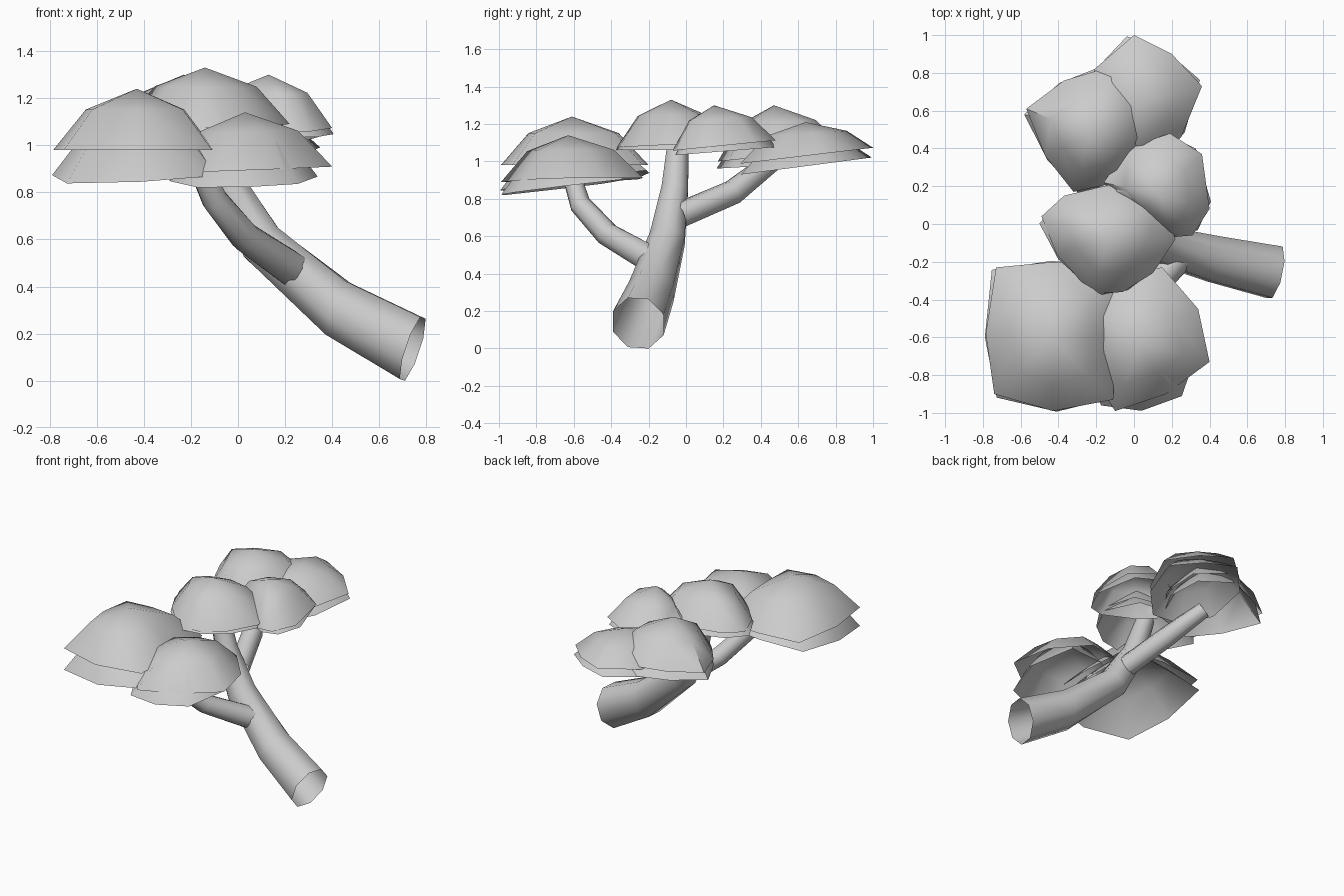
import bpy
import bmesh
import math
from mathutils import Vector, Matrix

default_cube = bpy.data.objects.get("Cube")
if default_cube:
    bpy.data.objects.remove(default_cube, do_unlink=True)

# One plain grey for the whole tree
grey = bpy.data.materials.new("plain_grey")
grey.use_nodes = True
grey.diffuse_color = (0.6, 0.6, 0.6, 1)
grey.node_tree.nodes["Principled BSDF"].inputs["Base Color"].default_value = (0.6, 0.6, 0.6, 1)


def finish(name, bm, angle):
    """Turn a bmesh into a smooth-shaded object."""
    bmesh.ops.recalc_face_normals(bm, faces=bm.faces)
    mesh = bpy.data.meshes.new(name)
    bm.to_mesh(mesh)
    bm.free()
    mesh.materials.append(grey)
    obj = bpy.data.objects.new(name, mesh)
    bpy.context.collection.objects.link(obj)
    bpy.ops.object.select_all(action="DESELECT")
    bpy.context.view_layer.objects.active = obj
    obj.select_set(True)
    bpy.ops.object.shade_smooth_by_angle(angle=math.radians(angle))


def bridge(bm, lower, upper):
    """Join two rings of equal length with quads."""
    count = len(lower)
    for i in range(count):
        j = (i + 1) % count
        bm.faces.new((lower[i], lower[j], upper[j], upper[i]))


def limb(name, path, radii, aims=(), sides=8):
    """Open tapered tube along a bent path; aims set the facing of the first rings."""
    bm = bmesh.new()
    points = [Vector(p) for p in path]
    previous = None
    for i, (point, radius) in enumerate(zip(points, radii)):
        before = points[max(i - 1, 0)]
        after = points[min(i + 1, len(points) - 1)]
        direction = Vector(aims[i]) if i < len(aims) else after - before
        direction.normalize()
        side = direction.cross(Vector((0, 1, 0))).normalized()
        other = direction.cross(side)
        ring = []
        for k in range(sides):
            turn = math.tau * (k + 0.5) / sides
            offset = side * math.cos(turn) + other * math.sin(turn)
            ring.append(bm.verts.new(point + offset * radius))
        if previous:
            bridge(bm, previous, ring)
        previous = ring
    finish(name, bm, 50)


# Radius and height fractions of the canopy dome, from rim towards crown
DOME = ((1, 0), (0.61, 0.66))


def shell(name, outline, crown, rim, tilt, spin=0, size=1):
    """Open faceted dome over an irregular outline, with a tilted rim."""
    bm = bmesh.new()
    centre = Vector(crown[:2])
    turn = Matrix.Rotation(math.radians(spin), 2)
    arms = [turn @ (Vector(p) - centre) * size for p in outline]
    previous = None
    for reach, lift in DOME:
        ring = []
        for arm in arms:
            spot = centre + arm * reach
            edge = rim + arm.x * tilt[0] + arm.y * tilt[1]
            height = edge + (crown[2] - edge) * lift
            ring.append(bm.verts.new((spot.x, spot.y, height)))
        if previous:
            bridge(bm, previous, ring)
        previous = ring
    top = bm.verts.new(crown)
    for i, vert in enumerate(previous):
        bm.faces.new((vert, previous[(i + 1) % len(previous)], top))
    finish(name, bm, 60)


def clump(name, outline, crown, rim, drop, spin, tilt=(0, 0), low_tilt=(0, 0), low_size=1):
    """Two nested shells, the lower one turned and dropped a little."""
    shell(name + "_upper", outline, crown, rim, tilt)
    low_crown = (crown[0], crown[1], crown[2] - drop)
    shell(name + "_lower", outline, low_crown, rim - drop, low_tilt, spin, low_size)


# Leaning trunk and its two side branches
limb("trunk",
     [(0.742, -0.255, 0.135), (0.425, -0.185, 0.305), (0.1, -0.1, 0.585),
      (-0.05, -0.06, 0.85), (-0.13, -0.04, 1.12)],
     [0.15, 0.131, 0.102, 0.077, 0.06],
     aims=[(-0.27, 0.06, 0.09), (-0.24, 0.06, 0.09)])
limb("front_branch",
     [(0.235, -0.18, 0.47), (0.03, -0.42, 0.61), (-0.1, -0.565, 0.77), (-0.18, -0.62, 0.95)],
     [0.078, 0.066, 0.058, 0.05])
limb("back_branch",
     [(0.03, -0.03, 0.715), (-0.06, 0.25, 0.835), (-0.2, 0.46, 1.0)],
     [0.07, 0.068, 0.055])

# Front canopy clumps
clump("front_right_canopy",
      [(-0.73, -0.23), (-0.42, -0.2), (-0.12, -0.23), (-0.1, -0.58),
       (-0.11, -0.93), (-0.43, -0.99), (-0.74, -0.9), (-0.785, -0.58)],
      (-0.43, -0.61, 1.24), 0.98, 0.09, 3, low_tilt=(0.05, 0.12), low_size=1.01)
clump("front_left_canopy",
      [(0.4, -0.73), (0.34, -0.45), (0.15, -0.23), (-0.08, -0.26),
       (-0.28, -0.4), (-0.3, -0.68), (-0.1, -0.99), (0.17, -0.9)],
      (0.03, -0.63, 1.14), 0.9, 0.035, 165, tilt=(0.03, 0.02),
      low_tilt=(0.02, 0.12), low_size=0.93)

# Middle canopy clumps
clump("middle_right_canopy",
      [(0.22, -0.08), (0.1, -0.26), (-0.06, -0.36), (-0.22, -0.37), (-0.41, -0.16),
       (-0.49, 0.04), (-0.37, 0.15), (-0.12, 0.21), (0.13, 0.16)],
      (-0.14, -0.08, 1.33), 1.09, 0.03, 6, tilt=(0, 0.05))
clump("middle_left_canopy",
      [(0.4, 0.08), (0.36, 0.37), (0.19, 0.48), (-0.04, 0.4),
       (-0.16, 0.22), (0, 0.05), (0.2, -0.07), (0.31, -0.06)],
      (0.13, 0.15, 1.3), 1.08, 0.03, 8, tilt=(0, 0.1), low_tilt=(0, 0.08))

# Back canopy clumps
clump("back_right_canopy",
      [(-0.57, 0.61), (-0.37, 0.76), (-0.1, 0.84), (0.09, 0.7),
       (0.1, 0.45), (-0.05, 0.23), (-0.32, 0.17), (-0.47, 0.36)],
      (-0.23, 0.47, 1.3), 1.03, 0.05, 5, tilt=(0, 0.1), low_tilt=(0, 0.06))
clump("back_left_canopy",
      [(0, 1), (0.2, 0.9), (0.36, 0.73), (0.25, 0.46), (0.05, 0.29),
       (-0.15, 0.33), (-0.27, 0.52), (-0.21, 0.82)],
      (0.04, 0.64, 1.21), 1.03, 0.055, 6, tilt=(0, 0.12), low_tilt=(0, 0.13))
